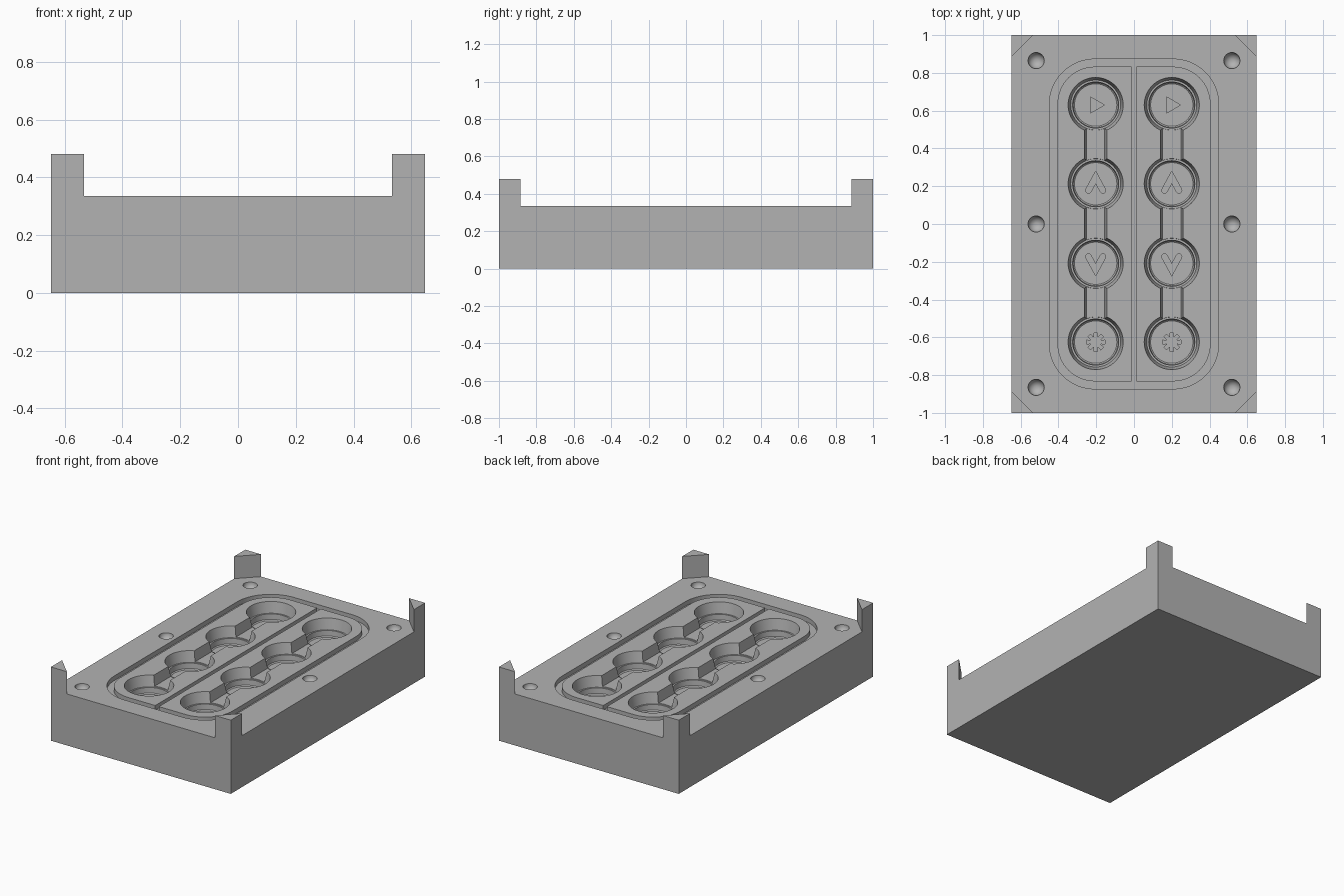
import bpy, bmesh, math

if "Cube" in bpy.data.objects:
    bpy.data.objects.remove(bpy.data.objects["Cube"])

grey = bpy.data.materials.new("plain grey")
grey.use_nodes = True
colour = (0.45, 0.45, 0.45, 1)
grey.diffuse_color = colour
grey.node_tree.nodes["Principled BSDF"].inputs["Base Color"].default_value = colour

DECK = 0.335          # height of the flat top
TOP = 0.48            # height of the corner posts
HALF_W, HALF_L = 0.648, 1.0


def loft(name, rings):
    """Closed solid skinned through equal rings of points, bottom to top."""
    bm = bmesh.new()
    rows = [[bm.verts.new(p) for p in ring] for ring in rings]
    n = len(rows[0])
    for low, high in zip(rows, rows[1:]):
        for i in range(n):
            j = (i + 1) % n
            bm.faces.new((low[i], low[j], high[j], high[i]))
    bm.faces.new(rows[0][::-1])
    bm.faces.new(rows[-1])
    bmesh.ops.recalc_face_normals(bm, faces=bm.faces)
    mesh = bpy.data.meshes.new(name)
    bm.to_mesh(mesh)
    bm.free()
    mesh.materials.append(grey)
    obj = bpy.data.objects.new(name, mesh)
    bpy.context.collection.objects.link(obj)
    return obj


def prism(name, outline, z0, z1):
    return loft(name, [[(x, y, z) for x, y in outline] for z in (z0, z1)])


def box_outline(w, l, x=0, y=0):
    return [(x - w, y - l), (x + w, y - l), (x + w, y + l), (x - w, y + l)]


def rounded_outline(w, l, r, steps=16):
    pts = []
    for k, (sx, sy) in enumerate([(1, 1), (-1, 1), (-1, -1), (1, -1)]):
        for i in range(steps + 1):
            a = math.pi / 2 * (k + i / steps)
            pts.append((sx * (w - r) + r * math.cos(a), sy * (l - r) + r * math.sin(a)))
    return pts


def lathe(name, x, y, profile, n=64):
    return loft(name, [[(x + r * math.cos(2 * math.pi * i / n),
                         y + r * math.sin(2 * math.pi * i / n), z)
                        for i in range(n)] for r, z in profile])


def cut(target, tool):
    mod = target.modifiers.new("cut", 'BOOLEAN')
    mod.operation, mod.solver, mod.object = 'DIFFERENCE', 'EXACT', tool
    bpy.context.view_layer.objects.active = target
    bpy.ops.object.modifier_apply(modifier=mod.name)
    bpy.data.objects.remove(tool)


# Icon outlines, centred on a button
def triangle():
    return [(-0.028, -0.043), (0.046, 0), (-0.028, 0.043)]


def chevron(direction):
    """Bent bar with rounded ends, pointing along direction in y."""
    r, foot, tip = 0.015, (0.038, -0.035), (0, 0.035)
    slope = math.atan2(tip[1] - foot[1], foot[0])
    rise = r / math.cos(slope)
    start = math.pi / 2 - slope
    half = [(0, tip[1] + rise)]
    for i in range(9):
        a = start - math.pi * i / 8
        half.append((foot[0] + r * math.cos(a), foot[1] + r * math.sin(a)))
    half.append((0, tip[1] - rise))
    pts = half + [(-x, y) for x, y in half[-2:0:-1]]
    return [(x, y * direction) for x, y in pts]


def cog(teeth=8):
    pts = []
    for k in range(teeth):
        a = 2 * math.pi * k / teeth
        for r, side in ((0.029, -0.3), (0.05, -0.2), (0.05, 0.2), (0.029, 0.3)):
            pts.append((r * math.cos(a + side), r * math.sin(a + side)))
    return pts


# Block, cleared down to the deck so that four triangular posts remain
body = prism("mould_block", box_outline(HALF_W, HALF_L), 0, TOP)
w, l, diagonal = 0.8, 1.2, HALF_W + HALF_L - 0.115
clearing = []
for sx, sy in ((1, 1), (-1, 1), (-1, -1), (1, -1)):
    pair = [(sx * w, sy * (diagonal - w)), (sx * (diagonal - l), sy * l)]
    clearing += pair if sx * sy > 0 else pair[::-1]
cut(body, prism("clearing", clearing, DECK, 0.7))

# Rounded groove around the panel and the slot down its middle
groove = prism("groove", rounded_outline(0.448, 0.873, 0.24), DECK - 0.03, 0.4)
cut(groove, prism("island", rounded_outline(0.405, 0.833, 0.197), 0.2, 0.5))
cut(body, groove)
cut(body, prism("slot", box_outline(0.013, 0.85), DECK - 0.03, 0.4))

# Button wells, linking channels and engraved icons
LEDGE, FLOOR = DECK - 0.07, DECK - 0.11
rows = [(0.63, triangle()), (0.213, chevron(1)), (-0.208, chevron(-1)), (-0.625, cog())]
for x in (-0.203, 0.2):
    for (y0, _), (y1, _) in zip(rows, rows[1:]):
        mid, half = (y0 + y1) / 2, (y0 - y1) / 2 - 0.06
        cut(body, loft("channel", [[(px, py, z) for px, py in box_outline(hw, half, x, mid)]
                                   for hw, z in ((0.048, LEDGE + 0.005), (0.06, DECK), (0.06, 0.4))]))
    for y, icon in rows:
        cut(body, lathe("well", x, y, [(0.112, FLOOR), (0.119, FLOOR + 0.006), (0.122, LEDGE),
                                       (0.132, LEDGE), (0.146, DECK), (0.146, 0.4)]))
        cut(body, prism("icon", [(x + a, y + b) for a, b in icon], FLOOR - 0.01, FLOOR + 0.02))

# Round-bottomed locating dents along both sides
dent = [(0.043 * math.sin(a), DECK - 0.043 * math.cos(a))
        for a in [math.pi / 2 * i / 8 for i in range(1, 9)]] + [(0.043, 0.4)]
for x in (-0.518, 0.518):
    for y in (-0.865, 0, 0.865):
        cut(body, lathe("dent", x, y, dent, 32))

bpy.ops.object.select_all(action='DESELECT')
body.select_set(True)
bpy.context.view_layer.objects.active = body
bpy.ops.object.shade_smooth_by_angle(angle=math.radians(30))
